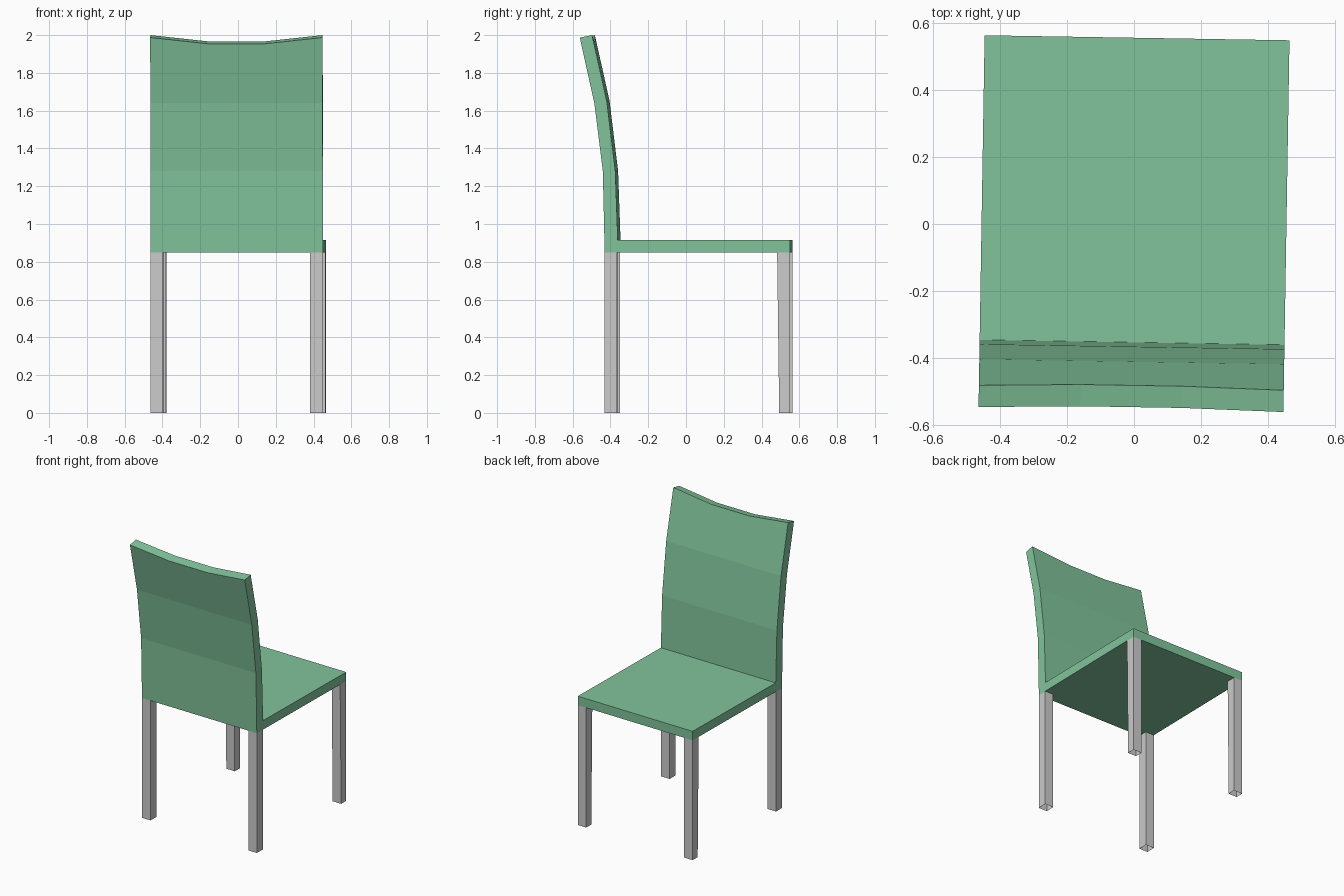
import bpy, bmesh
from mathutils import Matrix

if "Cube" in bpy.data.objects:
    bpy.data.objects.remove(bpy.data.objects["Cube"])

TURN = Matrix.Rotation(-0.0164, 4, 'Z')   # the whole chair sits slightly turned
HALF = 0.456                              # half width of the seat

green = bpy.data.materials.new("green")
green.diffuse_color = (0.22, 0.55, 0.33, 1)
green.use_nodes = True
green.node_tree.nodes["Principled BSDF"].inputs["Base Color"].default_value = green.diffuse_color


def finish(name, bm, mat=None):
    bmesh.ops.recalc_face_normals(bm, faces=bm.faces)
    bm.transform(TURN)
    mesh = bpy.data.meshes.new(name)
    bm.to_mesh(mesh)
    bm.free()
    if mat:
        mesh.materials.append(mat)
    obj = bpy.data.objects.new(name, mesh)
    bpy.context.collection.objects.link(obj)
    return obj


# Seat and curved backrest: one L-shaped side profile (y, z) swept across x
profile = [(0.557, 0.85), (-0.423, 0.85), (-0.433, 1.28), (-0.478, 1.64),
           (-0.555, 1.987), (-0.490, 2.0), (-0.412, 1.65), (-0.367, 1.28),
           (-0.354, 0.914), (0.557, 0.914)]
bm = bmesh.new()
rows = []
for i in range(4):
    x = -HALF + i * 2 * HALF / 3
    dip = 0.033 if i in (1, 2) else 0      # top edge dips in the middle
    row = []
    for k, (y, z) in enumerate(profile):
        d = dip if k in (4, 5) else 0
        row.append(bm.verts.new((x, y + 0.22 * d, z - d)))
    rows.append(row)
n = len(profile)
for a, b in zip(rows, rows[1:]):
    for k in range(n):
        j = (k + 1) % n
        bm.faces.new((a[k], a[j], b[j], b[k]))
for row in (rows[0], rows[-1]):
    for k in (1, 2, 3):                    # backrest sides
        bm.faces.new((row[k], row[k + 1], row[8 - k], row[9 - k]))
    bm.faces.new((row[0], row[1], row[8], row[9]))   # seat side
finish("seat_and_backrest", bm, green)


# Square legs, hollow at the foot; the +y pair narrows slightly downwards
def leg(name, side, y0_top, y0_foot, y1):
    bm = bmesh.new()
    rings = []
    for z, y0 in ((0, y0_foot), (0.85, y0_top)):
        x0, x1 = side * HALF, side * (HALF - 0.067)
        rings.append([bm.verts.new((x, y, z)) for x, y in
                      ((x0, y0), (x1, y0), (x1, y1), (x0, y1))])
    for k in range(4):
        j = (k + 1) % 4
        bm.faces.new((rings[0][k], rings[0][j], rings[1][j], rings[1][k]))
    bm.faces.new(rings[1])
    finish(name, bm)


for side, label in ((-1, "left"), (1, "right")):
    leg("front_leg_" + label, side, -0.423, -0.423, -0.357)
    leg("back_leg_" + label, side, 0.490, 0.501, 0.557)
